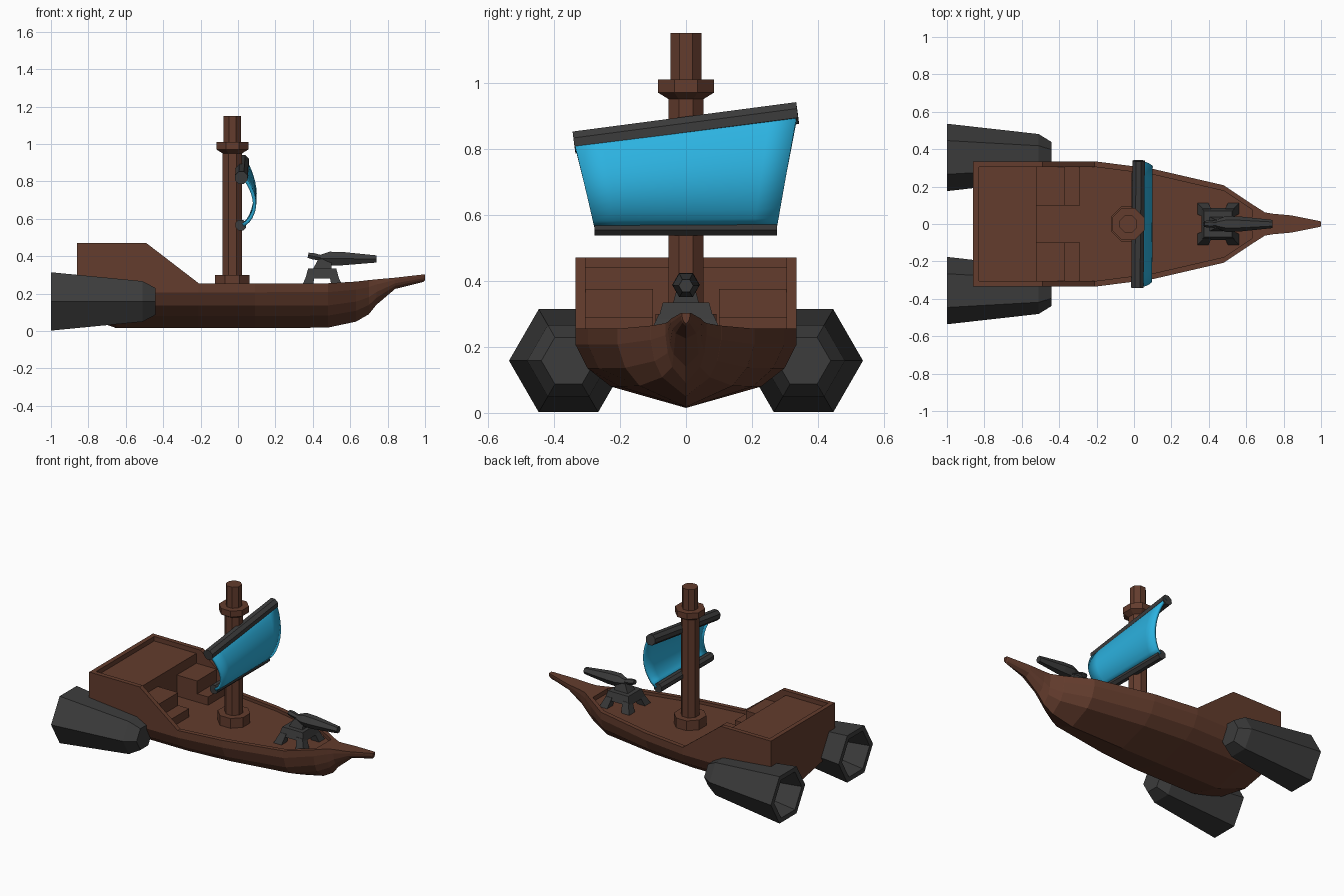
import bpy, bmesh, math
from mathutils import Vector

if "Cube" in bpy.data.objects:
    bpy.data.objects.remove(bpy.data.objects["Cube"])


def material(name, rgb):
    m = bpy.data.materials.new(name)
    m.diffuse_color = (*rgb, 1)
    m.use_nodes = True
    m.node_tree.nodes["Principled BSDF"].inputs["Base Color"].default_value = m.diffuse_color
    return m


WOOD = material("wood", (0.125, 0.045, 0.026))
IRON = material("iron", (0.045, 0.045, 0.045))
CLOTH = material("cloth", (0.025, 0.445, 0.745))


def make(name, verts, faces, mat):
    me = bpy.data.meshes.new(name)
    me.from_pydata(verts, [], faces)
    bm = bmesh.new()
    bm.from_mesh(me)
    bmesh.ops.remove_doubles(bm, verts=bm.verts, dist=1e-5)
    bmesh.ops.recalc_face_normals(bm, faces=bm.faces)
    bm.to_mesh(me)
    bm.free()
    ob = bpy.data.objects.new(name, me)
    ob.data.materials.append(mat)
    bpy.context.collection.objects.link(ob)
    return ob


def loft(name, rings, mat):
    """Closed rings joined in order, with both ends capped."""
    n = len(rings[0])
    verts = [v for r in rings for v in r]
    faces = [(i * n + j, i * n + (j + 1) % n, (i + 1) * n + (j + 1) % n, (i + 1) * n + j)
             for i in range(len(rings) - 1) for j in range(n)]
    faces += [tuple(range(n))[::-1], tuple(range(len(verts) - n, len(verts)))]
    return make(name, verts, faces, mat)


def turned(name, origin, axis, profile, sides, mat, phase=0.0):
    """Faceted solid around an axis; profile is (distance, radius)."""
    a = Vector(axis).normalized()
    u = Vector((0, 1, 0)) if abs(a.y) < 0.7 else Vector((1, 0, 0))
    u = (u - a * u.dot(a)).normalized()
    v = a.cross(u)
    rings = []
    for d, r in profile:
        rings.append([Vector(origin) + a * d + r * (u * math.cos(t) + v * math.sin(t))
                      for t in (phase + k * math.tau / sides for k in range(sides))])
    return loft(name, rings, mat)


def frustum(name, bottom, top, mat):
    """Tapered box; each end is (x0, x1, y0, y1, z)."""
    return loft(name, [[(x0, y0, z), (x1, y0, z), (x1, y1, z), (x0, y1, z)]
                       for x0, x1, y0, y1, z in (bottom, top)], mat)


def box(name, x0, x1, y0, y1, z0, z1, mat):
    return frustum(name, (x0, x1, y0, y1, z0), (x0, x1, y0, y1, z1), mat)


# Hull: (x, half width, keel z, rim z, deck z)
DECK = 0.235
stations = [
    (-0.86, 0.335, 0.09, 0.47, 0.47), (-0.83, 0.335, 0.078, 0.47, 0.47),
    (-0.829, 0.335, 0.078, 0.47, DECK), (-0.65, 0.335, 0.015, 0.47, DECK),
    (-0.49, 0.335, 0.015, 0.47, DECK), (-0.21, 0.335, 0.015, 0.255, DECK),
    (0.09, 0.297, 0.015, 0.255, DECK), (0.48, 0.207, 0.018, 0.255, DECK),
    (0.63, 0.107, 0.05, 0.264, DECK), (0.631, 0.106, 0.05, 0.264, 0.264),
    (0.70, 0.062, 0.09, 0.272, 0.272), (0.74, 0.055, 0.14, 0.276, 0.276),
    (0.84, 0.046, 0.225, 0.285, 0.285), (0.99, 0.016, 0.262, 0.302, 0.302),
    (1.0, 0.012, 0.27, 0.302, 0.302)]
rings = []
for x, w, k, top, deck in stations:
    h = (top if x > 0.5 else 0.255) - k
    inner = w - min(0.03, w * 0.4)
    half = [(0.68 * w, k + 0.27 * h), (0.89 * w, k + 0.5 * h), (w, k + 0.8 * h),
            (w, top), (inner, top), (inner, deck)]
    rings.append([(x, 0, k)] + [(x, y, z) for y, z in half]
                 + [(x, -y, z) for y, z in reversed(half)])
n = len(rings[0])
hull_verts = [v for r in rings for v in r]
hull_faces = [(i * n + j, i * n + (j + 1) % n, (i + 1) * n + (j + 1) % n, (i + 1) * n + j)
              for i in range(len(rings) - 1) for j in range(n)]
for b in (0, len(hull_verts) - n):  # stern and bow caps, split at the chine
    hull_faces += [(b, b + 1, b + 12), (b + 1, b + 2, b + 11, b + 12),
                   (b + 2, b + 3, b + 10, b + 11),
                   (b + 3, b + 4, b + 5, b + 8, b + 9, b + 10)]
make("hull", hull_verts, hull_faces, WOOD)

# Raised stern deck and the twin stairs
box("stern_deck", -0.84, -0.52, -0.307, 0.307, 0.22, 0.44, WOOD)
for s, side in ((-1, "right"), (1, "left")):
    y0, y1 = sorted((s * 0.10, s * 0.307))
    box("upper_step_" + side, -0.53, -0.37, y0, y1, 0.22, 0.375, WOOD)
    box("lower_step_" + side, -0.38, -0.29, y0, y1, 0.22, 0.29, WOOD)

# Mast with base collar and lookout collar
turned("mast", (-0.03, 0, 0.22), (0, 0, 1),
       [(0, 0.1), (0.08, 0.1), (0.08, 0.057), (0.73, 0.057), (0.75, 0.092),
        (0.79, 0.092), (0.79, 0.05), (0.93, 0.05)], 8, WOOD, math.pi / 8)

# Yards
upper_a, upper_b = Vector((0.018, -0.339, 0.819)), Vector((0.025, 0.338, 0.908))
lower_a, lower_b = Vector((0.015, -0.277, 0.566)), Vector((0.015, 0.275, 0.566))
for name, a, b, r in (("upper_yard", upper_a, upper_b, 0.036),
                      ("lower_yard", lower_a, lower_b, 0.031)):
    turned(name, a, b - a, [(0, r), ((b - a).length, r)], 8, IRON, math.pi / 8)

# Sail bellying forward
rows, cols = 12, 8
sv = []
for i in range(rows + 1):
    t = i / rows
    a, b = lower_a.lerp(upper_a, t), lower_b.lerp(upper_b, t)
    for j in range(cols + 1):
        p = a.lerp(b, j / cols)
        p.x += 0.012 + 0.06 * math.sin(math.pi * t ** 0.85) ** 0.8
        sv.append(p)
c = cols + 1
sf = [(i * c + j, i * c + j + 1, (i + 1) * c + j + 1, (i + 1) * c + j)
      for i in range(rows) for j in range(cols)]
sail = make("sail", sv, sf, CLOTH)
mod = sail.modifiers.new("thickness", 'SOLIDIFY')
mod.thickness, mod.offset = 0.018, 0
sail.data.polygons.foreach_set("use_smooth", [True] * len(sail.data.polygons))

# Hexagonal hollow thrusters
for s, side in ((-1, "right"), (1, "left")):
    turned("thruster_" + side, (0, s * 0.356, 0.158), (1, 0, 0),
           [(-0.80, 0.10), (-1.0, 0.145), (-1.0, 0.18), (-0.51, 0.125), (-0.44, 0.082)],
           6, IRON)

# Bow cannon: splayed feet, carriage, pivot and barrel
for sx in (-1, 1):
    for sy in (-1, 1):
        def pad(cx, cy, h, z):
            x, y = 0.45 + sx * cx, sy * cy
            return (x - h, x + h, y - h, y + h, z)
        frustum(f"cannon_foot_{'fore' if sx > 0 else 'aft'}_{'left' if sy > 0 else 'right'}",
                pad(0.083, 0.084, 0.03, 0.23), pad(0.06, 0.06, 0.022, 0.30), IRON)
frustum("cannon_carriage", (0.36, 0.54, -0.085, 0.085, 0.28),
        (0.375, 0.525, -0.07, 0.07, 0.335), IRON)
frustum("cannon_pivot", (0.40, 0.50, -0.04, 0.04, 0.33),
        (0.43, 0.50, -0.025, 0.025, 0.385), IRON)
turned("cannon_barrel", (0.44, 0, 0.388), (1, 0, -0.01),
       [(0, 0.022), (0.05, 0.042), (0.12, 0.041), (0.3, 0.022)], 6, IRON)
turned("cannon_handle", (0.375, 0, 0.405), (1, 0, -0.2),
       [(0, 0.016), (0.03, 0.02), (0.1, 0.014)], 6, IRON)
